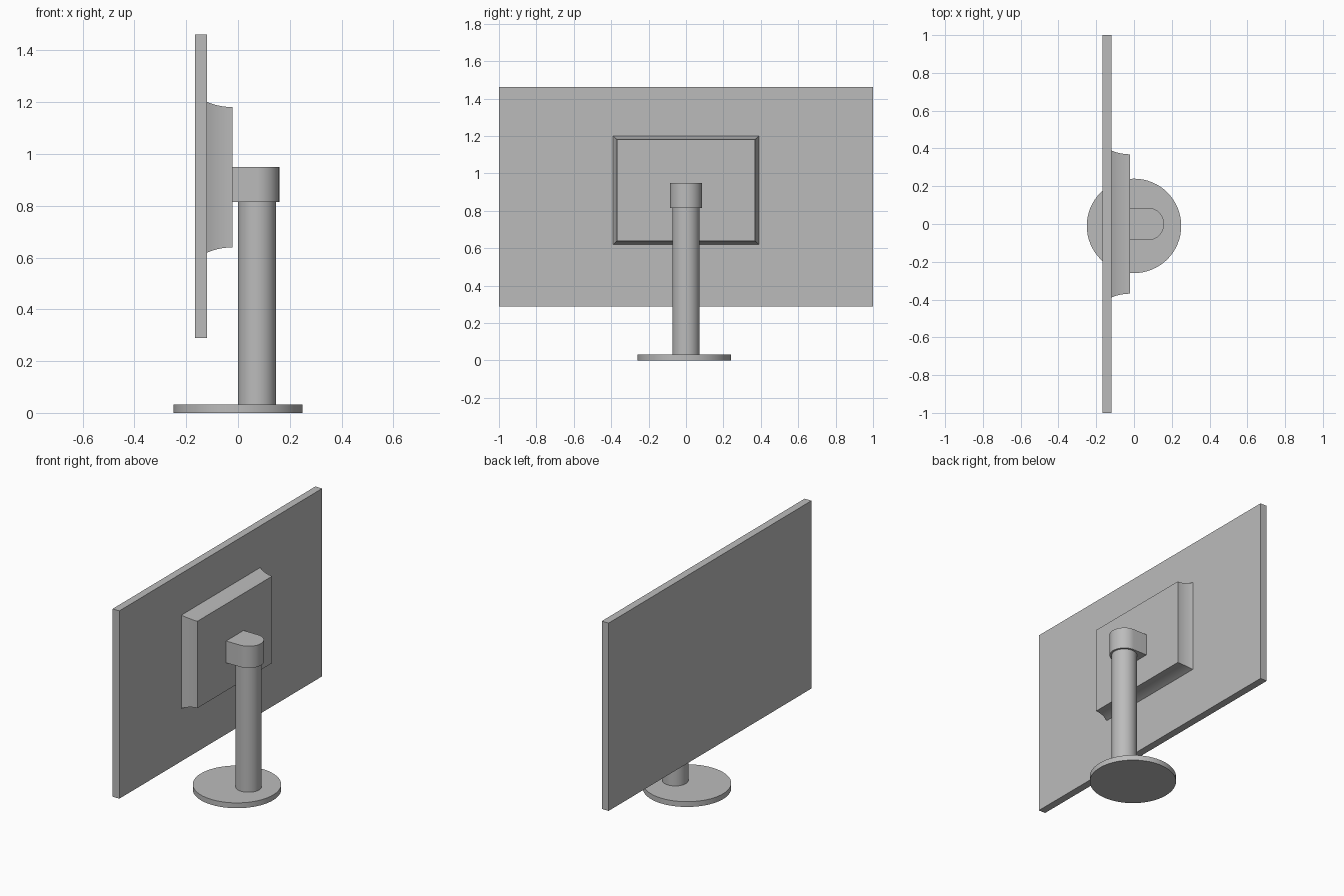
import bpy, bmesh, math

if "Cube" in bpy.data.objects:
    bpy.data.objects.remove(bpy.data.objects["Cube"])

grey = bpy.data.materials.new("matte grey")
grey.diffuse_color = (0.5, 0.5, 0.5, 1)
grey.use_nodes = True
grey.node_tree.nodes["Principled BSDF"].inputs["Base Color"].default_value = grey.diffuse_color


def make(name, bm, smooth=False):
    bmesh.ops.recalc_face_normals(bm, faces=bm.faces[:])
    mesh = bpy.data.meshes.new(name)
    bm.to_mesh(mesh)
    bm.free()
    mesh.materials.append(grey)
    ob = bpy.data.objects.new(name, mesh)
    bpy.context.collection.objects.link(ob)
    if smooth:
        bpy.ops.object.select_all(action='DESELECT')
        ob.select_set(True)
        bpy.context.view_layer.objects.active = ob
        bpy.ops.object.shade_smooth_by_angle(angle=math.radians(30))
    return ob


def loft(name, loops, smooth=True):
    """Skin a stack of matching closed loops and cap both ends."""
    bm = bmesh.new()
    rings = [[bm.verts.new(p) for p in loop] for loop in loops]
    n = len(rings[0])
    for a, b in zip(rings, rings[1:]):
        for i in range(n):
            j = (i + 1) % n
            bm.faces.new((a[i], a[j], b[j], b[i]))
    bm.faces.new(rings[0])
    bm.faces.new(rings[-1])
    return make(name, bm, smooth)


def extrude_z(name, outline, z0, z1, smooth=True):
    return loft(name, [[(x, y, z) for x, y in outline] for z in (z0, z1)], smooth)


def arc(cx, cy, r, a0, a1, steps):
    return [(cx + r * math.cos(a0 + (a1 - a0) * i / steps),
             cy + r * math.sin(a0 + (a1 - a0) * i / steps)) for i in range(steps + 1)]


def circle(cx, cy, r, n=64):
    return arc(cx, cy, r, 0, 2 * math.pi, n)[:-1]


# Thin flat screen standing across the y axis
extrude_z("screen", [(-0.166, -1), (-0.119, -1), (-0.119, 1), (-0.166, 1)],
          0.289, 1.461, smooth=False)

# Rear housing with concave flared sides that flatten out at its back face
x0, x1, flare = -0.119, -0.022, 0.02
depth = x1 - x0
radius = (depth ** 2 + flare ** 2) / (2 * flare)
loops = []
for i in range(11):
    t = depth * i / 10
    off = radius - math.sqrt(radius ** 2 - (depth - t) ** 2)
    y, z0, z1 = 0.369 + off, 0.639 - off, 1.181 + off
    loops.append([(x0 + t, -y, z0), (x0 + t, y, z0), (x0 + t, y, z1), (x0 + t, -y, z1)])
loft("rear_housing", loops)

# Bracket: straight cheeks with a round end wrapping the column
extrude_z("bracket", [(x1, -0.086)] + arc(0.0735, 0, 0.086, -math.pi / 2, math.pi / 2, 32)
          + [(x1, 0.086)], 0.814, 0.95)

# Column and round foot
extrude_z("column", circle(0.0735, 0, 0.0735), 0.033, 0.814)
extrude_z("base", circle(0, -0.01, 0.25), 0, 0.033)
